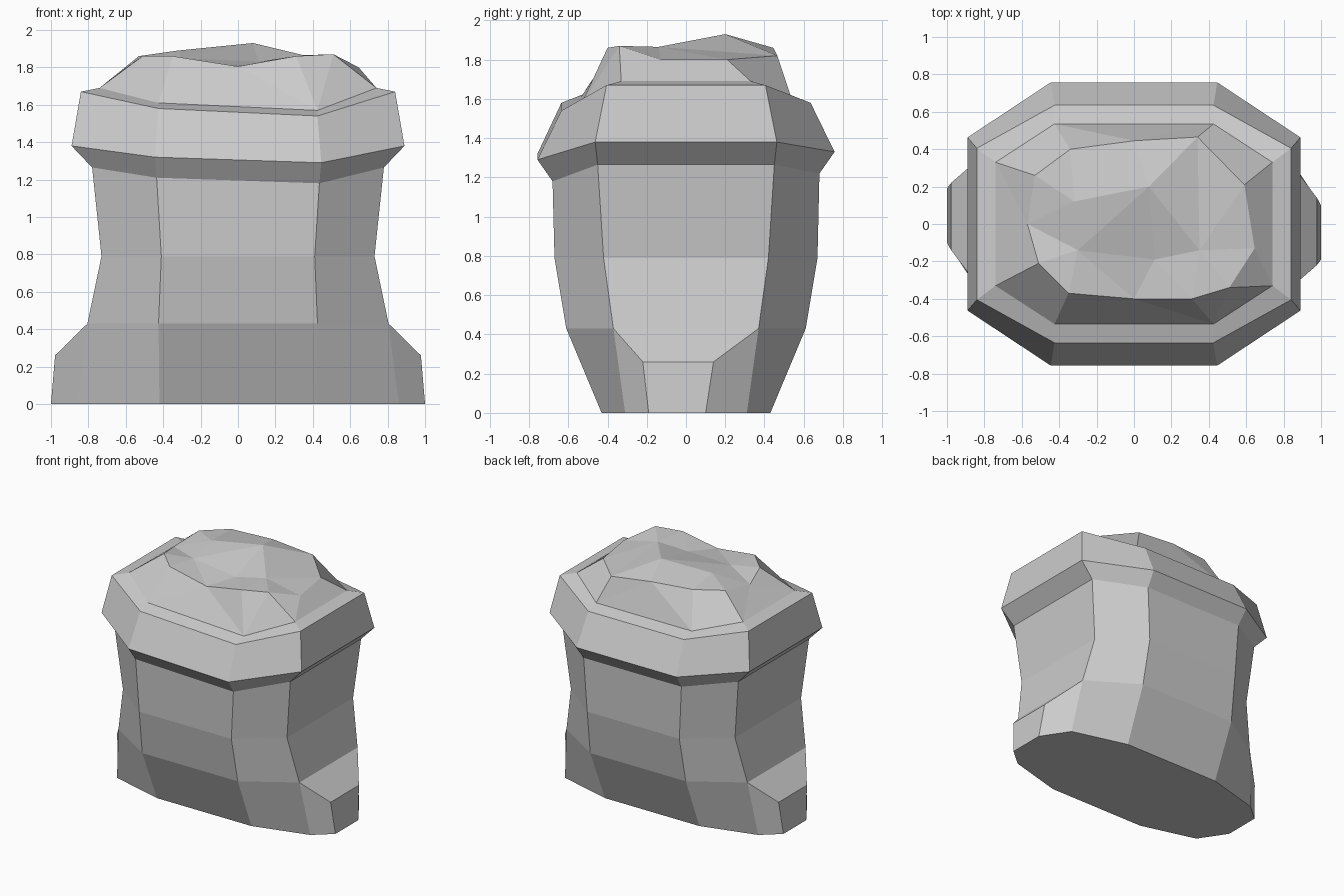
import bpy, bmesh

if "Cube" in bpy.data.objects:
    bpy.data.objects.remove(bpy.data.objects["Cube"])

bm = bmesh.new()


def vert(x, y, z):
    return bm.verts.new((x, y, z))


def ring(sx, sy, sz, fx, fy, zl, zr, zb):
    """Octagon, counter-clockwise from front left; front/back corners have own heights."""
    return [vert(-fx, -fy, zl), vert(fx, -fy, zr), vert(sx, -sy, sz), vert(sx, sy, sz),
            vert(fx, fy, zb), vert(-fx, fy, zb), vert(-sx, sy, sz), vert(-sx, -sy, sz)]


def bridge(a, b, skip=()):
    n = len(a)
    for i in range(n):
        if i not in skip:
            j = (i + 1) % n
            bm.faces.new((a[i], a[j], b[j], b[i]))


# Stacked octagonal rings: base, flare, waist, neck, rim, shoulder, ledge
specs = [
    (0.86, 0.31, 0.00, 0.42, 0.43, 0.00, 0.00, 0.00),
    (0.805, 0.37, 0.43, 0.425, 0.61, 0.43, 0.43, 0.43),
    (0.73, 0.42, 0.79, 0.41, 0.67, 0.79, 0.79, 0.79),
    (0.78, 0.45, 1.265, 0.435, 0.68, 1.21, 1.18, 1.22),
    (0.89, 0.463, 1.38, 0.445, 0.757, 1.32, 1.29, 1.33),
    (0.84, 0.405, 1.67, 0.425, 0.635, 1.58, 1.54, 1.58),
    (0.74, 0.33, 1.69, 0.425, 0.535, 1.61, 1.57, 1.61),
]
rings = [ring(*s) for s in specs]
for k in range(len(rings) - 1):
    bridge(rings[k], rings[k + 1], skip=(2, 6) if k == 0 else ())

# Side feet, the left one being the right one turned half way round
base, flare = rings[0], rings[1]
feet = []
for s, i in ((1, 2), (-1, 6)):
    j = i + 1
    b0, b1 = vert(s, -0.19 * s, 0), vert(s, 0.10 * s, 0)
    t0, t1 = vert(0.978 * s, -0.22 * s, 0.26), vert(0.978 * s, 0.14 * s, 0.26)
    bm.faces.new((base[i], b0, t0, flare[i]))
    bm.faces.new((b0, b1, t1, t0))
    bm.faces.new((b1, base[j], flare[j], t1))
    bm.faces.new((t0, t1, flare[j], flare[i]))
    feet.append((b0, b1))
bm.faces.new((base[:3] + list(feet[0]) + base[3:7] + list(feet[1]) + base[7:])[::-1])

# Uneven crown: outline then inner bumps
o = [vert(*p) for p in (
    (-0.35, -0.37, 1.86), (0, -0.40, 1.805), (0.31, -0.40, 1.86), (0.51, -0.34, 1.87),
    (0.645, -0.13, 1.80), (0.59, 0.21, 1.80), (0.34, 0.465, 1.82), (0, 0.445, 1.86),
    (-0.34, 0.40, 1.87), (-0.53, 0.26, 1.86), (-0.57, 0, 1.82), (-0.51, -0.21, 1.86))]
a, b, c, d, e = [vert(*p) for p in (
    (-0.32, 0.12, 1.89), (0.08, 0.20, 1.93), (0.35, -0.14, 1.865),
    (0.11, -0.19, 1.83), (-0.30, -0.14, 1.85))]
L = rings[-1]

# Slopes from ledge up to crown outline
for f in ((L[0], o[1], o[0]), (L[0], L[1], o[1]), (L[1], o[2], o[1]),
          (L[1], o[3], o[2]), (L[1], L[2], o[3]),
          (L[2], o[4], o[3]), (L[2], L[3], o[5], o[4]),
          (L[3], L[4], o[6], o[5]),
          (L[4], o[7], o[6]), (L[4], L[5], o[7]), (L[5], o[8], o[7]),
          (L[5], L[6], o[9], o[8]),
          (L[6], o[10], o[9]), (L[6], L[7], o[10]), (L[7], o[11], o[10]),
          (L[7], L[0], o[0], o[11]),
          # Crown surface
          (o[8], a, b, o[7]), (o[7], b, o[6]), (o[6], b, c), (o[6], c, o[5]),
          (o[5], c, o[4]), (o[4], c, o[3]), (o[3], c, o[2]), (o[2], c, d),
          (o[2], d, o[1]), (o[1], d, e), (o[1], e, o[0]), (o[0], e, o[11]),
          (o[11], e, o[10]), (o[10], e, a), (o[10], a, o[9]), (o[9], a, o[8]),
          (a, e, b), (e, d, b), (b, d, c)):
    bm.faces.new(f)

bmesh.ops.recalc_face_normals(bm, faces=bm.faces)
mesh = bpy.data.meshes.new("stone_block")
bm.to_mesh(mesh)
bm.free()
bpy.context.collection.objects.link(bpy.data.objects.new("stone_block", mesh))
